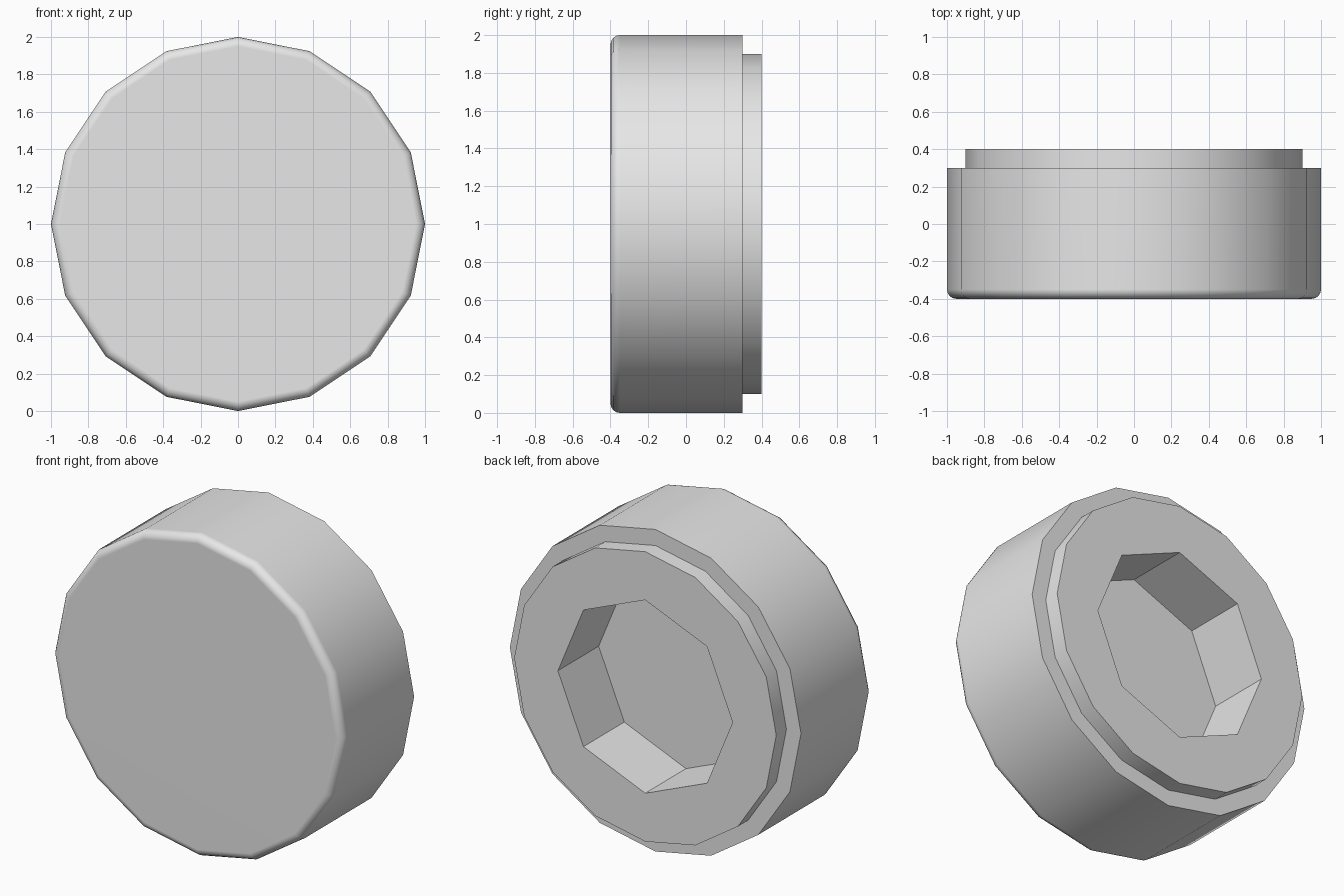
import bpy
import bmesh
from math import sin, cos, pi, radians

cube = bpy.data.objects.get("Cube")
if cube:
    bpy.data.objects.remove(cube, do_unlink=True)

# Plain grey for the whole cap
grey = bpy.data.materials.new("plain grey")
grey.use_nodes = True
colour = (0.8, 0.8, 0.8, 1)
grey.diffuse_color = colour
grey.node_tree.nodes["Principled BSDF"].inputs["Base Color"].default_value = colour


def lathe(name, profile, sides):
    """Closed solid turned about the y axis from (radius, y) points."""
    bm = bmesh.new()
    rings = []
    for r, y in profile:
        angles = [2 * pi * i / sides for i in range(sides)]
        rings.append([bm.verts.new((r * cos(a), y, 1 + r * sin(a))) for a in angles])
    for low, high in zip(rings, rings[1:]):
        for i in range(sides):
            j = (i + 1) % sides
            bm.faces.new((low[i], low[j], high[j], high[i]))
    bm.faces.new(rings[0])
    bm.faces.new(rings[-1])
    bmesh.ops.recalc_face_normals(bm, faces=bm.faces[:])
    mesh = bpy.data.meshes.new(name)
    bm.to_mesh(mesh)
    bm.free()
    mesh.materials.append(grey)
    obj = bpy.data.objects.new(name, mesh)
    bpy.context.collection.objects.link(obj)
    return obj


# Body: rounded front rim, straight side, stepped back collar
bevel, steps = 0.05, 4
rim = []
for k in range(steps + 1):
    a = pi / 2 * k / steps
    rim.append((1 - bevel + bevel * sin(a), -0.4 + bevel - bevel * cos(a)))
body = lathe("cap_body", rim + [(1, 0.3), (0.9, 0.3), (0.9, 0.4)], 16)

# Octagonal socket sunk into the back
cutter = lathe("socket_cutter", [(0.6, 0), (0.6, 0.6)], 8)
cutter.hide_render = True
cut = body.modifiers.new("socket", "BOOLEAN")
cut.operation = "DIFFERENCE"
cut.solver = "EXACT"
cut.object = cutter

bpy.ops.object.select_all(action="DESELECT")
body.select_set(True)
bpy.context.view_layer.objects.active = body
bpy.ops.object.modifier_apply(modifier=cut.name)
bpy.data.objects.remove(cutter, do_unlink=True)

# Smooth sides and rim, with flat end faces and crisp steps
bpy.ops.object.shade_smooth_by_angle(angle=radians(30))
weighted = body.modifiers.new("flat_ends", "WEIGHTED_NORMAL")
weighted.keep_sharp = True
